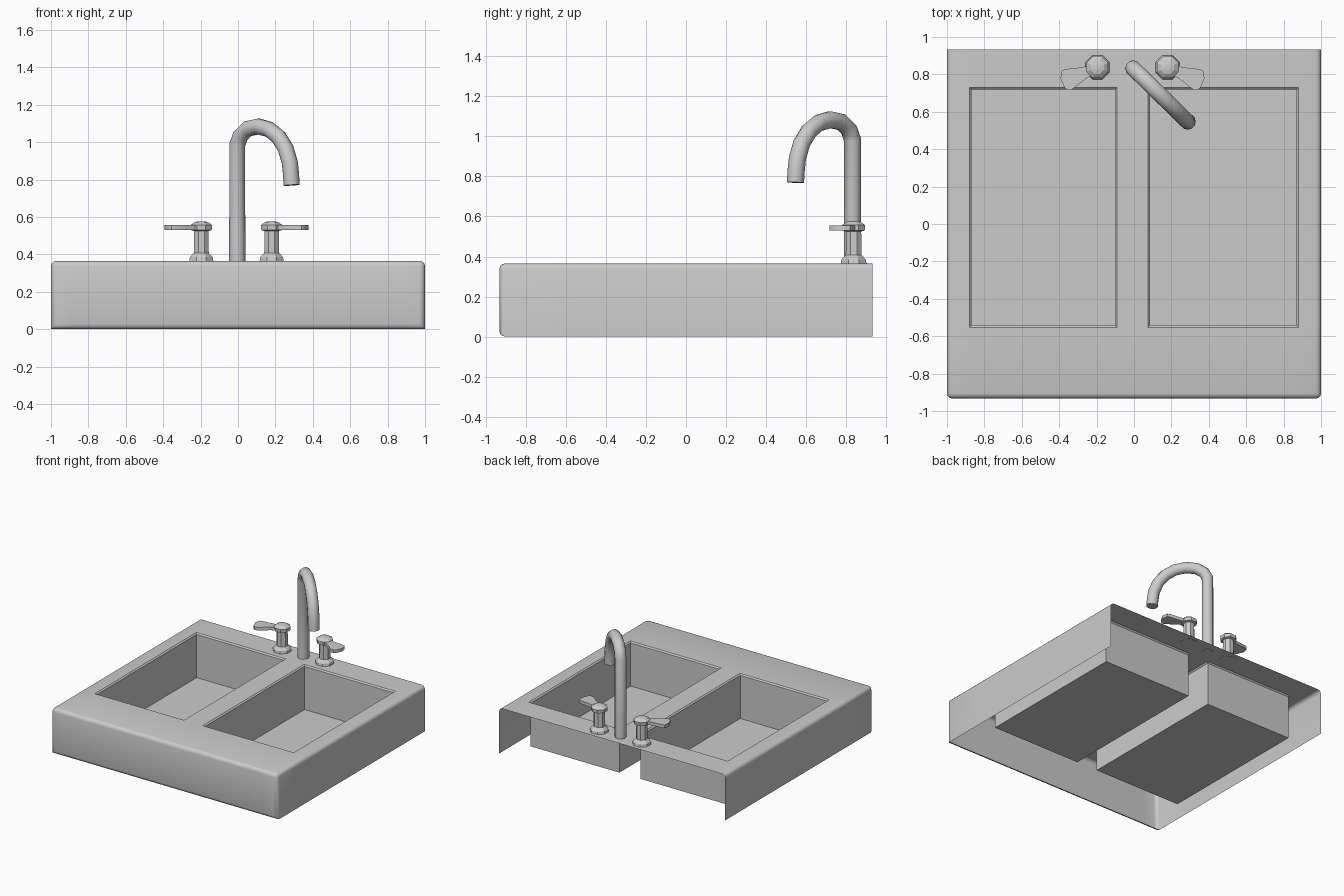
import bpy, bmesh, math
from mathutils import Vector, Matrix

if "Cube" in bpy.data.objects:
    bpy.data.objects.remove(bpy.data.objects["Cube"])

TOP = 0.365          # counter height
FLOOR = 0.01         # basin floor height
MID = -0.008         # symmetry line of the taps


def finish(name, bm, smooth=None, recalc=True):
    if recalc:
        bmesh.ops.recalc_face_normals(bm, faces=bm.faces)
    me = bpy.data.meshes.new(name)
    bm.to_mesh(me)
    bm.free()
    ob = bpy.data.objects.new(name, me)
    bpy.context.collection.objects.link(ob)
    if smooth:
        bpy.ops.object.select_all(action='DESELECT')
        ob.select_set(True)
        bpy.context.view_layer.objects.active = ob
        bpy.ops.object.shade_smooth_by_angle(angle=math.radians(smooth))
    return ob


# Sink shell: box, open at back and underneath, rounded on the outer edges
bm = bmesh.new()
bmesh.ops.create_cube(bm, size=1, matrix=Matrix.Translation((0, 0, TOP / 2))
                      @ Matrix.Diagonal((2, 1.866, TOP, 1)))
round_edges = []
for e in bm.edges:
    a, b = (v.co for v in e.verts)
    m = (a + b) / 2
    front, top, side = m.y < -0.9, m.z > TOP - 0.01, abs(m.x) > 0.9
    if (front and (top or side or m.z < 0.01)) or (top and side):
        round_edges.append(e)
bmesh.ops.bevel(bm, geom=round_edges, offset=0.028, segments=3, profile=0.5,
                affect='EDGES')
for axis, cuts in ((0, (-0.88, -0.09, 0.075, 0.88)), (1, (-0.553, 0.73))):
    for c in cuts:
        p = Vector((0, 0, 0))
        n = Vector((0, 0, 0))
        p[axis], n[axis] = c, 1
        bmesh.ops.bisect_plane(bm, geom=bm.verts[:] + bm.edges[:] + bm.faces[:],
                               plane_co=p, plane_no=n)
bm.normal_update()
bmesh.ops.delete(bm, geom=[f for f in bm.faces
                           if f.normal.y > 0.99 or f.normal.z < -0.99],
                 context='FACES')

# Two basins: small chamfer, then pushed down to the floor
wells = []
for f in bm.faces:
    c = f.calc_center_median()
    if f.normal.z > 0.99 and 0.1 < abs(c.x) < 0.85 and -0.5 < c.y < 0.7:
        wells.append(f)
bmesh.ops.inset_region(bm, faces=wells, thickness=0.01, depth=-0.01,
                       use_even_offset=True)
ext = bmesh.ops.extrude_face_region(bm, geom=wells)
bmesh.ops.delete(bm, geom=[f for f in wells if f.is_valid], context='FACES')
for v in ext['geom']:
    if isinstance(v, bmesh.types.BMVert):
        v.co.z = FLOOR
finish("sink_body", bm, 35, recalc=False)

# Drains
for side, x in (("left", -0.475), ("right", 0.49)):
    bm = bmesh.new()
    bmesh.ops.create_circle(bm, cap_ends=True, segments=32, radius=0.163,
                            matrix=Matrix.Translation((x, 0.09, FLOOR + 0.003)))
    finish(side + "_drain", bm, recalc=False)

# Spout: round tube along a swan-neck path turned towards the right basin
path = [(0, TOP - 0.003), (0, 0.985), (0.025, 1.035), (0.08, 1.072), (0.16, 1.084),
        (0.24, 1.068), (0.31, 1.027), (0.363, 0.965), (0.393, 0.89),
        (0.402, 0.83), (0.407, 0.77)]
cu = bpy.data.curves.new("spout", 'CURVE')
cu.dimensions = '3D'
cu.bevel_depth = 0.043
cu.bevel_resolution = 4
cu.use_fill_caps = True
sp = cu.splines.new('POLY')
sp.points.add(len(path) - 1)
for pt, (t, z) in zip(sp.points, path):
    pt.co = (-0.004 + t * 0.715, 0.832 - t * 0.70, z, 1)
spout = bpy.data.objects.new("spout", cu)
bpy.context.collection.objects.link(spout)
bpy.ops.object.select_all(action='DESELECT')
spout.select_set(True)
bpy.context.view_layer.objects.active = spout
bpy.ops.object.convert(target='MESH')
bpy.ops.object.shade_smooth_by_angle(angle=math.radians(40))

# Taps: eight-sided turned post and a fan-shaped lever, mirrored
post = [(0.07, TOP - 0.003), (0.066, 0.385), (0.043, 0.408), (0.041, 0.525), (0.06, 0.53),
        (0.062, 0.557), (0.038, 0.573), (0.015, 0.577)]
lever = [(0.03, 0.015), (0.08, 0.0), (0.17, -0.01), (0.19, -0.018), (0.197, -0.06),
         (0.175, -0.11), (0.16, -0.12), (0.135, -0.118), (0.06, -0.06), (0.02, -0.04)]
for side, s in (("left", -1), ("right", 1)):
    cx, cy = MID + s * 0.188, 0.838
    bm = bmesh.new()
    rings = [[bm.verts.new((cx + r * math.cos((k + .5) * math.pi / 4),
                            cy + r * math.sin((k + .5) * math.pi / 4), z))
              for k in range(8)] for r, z in post]
    for a, b in zip(rings, rings[1:]):
        for k in range(8):
            j = (k + 1) % 8
            bm.faces.new((a[k], a[j], b[j], b[k]))
    bm.faces.new(rings[0])
    bm.faces.new(rings[-1])
    finish(side + "_tap_post", bm)

    bm = bmesh.new()
    f = bm.faces.new([bm.verts.new((cx + s * x, cy + y, 0.531)) for x, y in lever])
    ext = bmesh.ops.extrude_face_region(bm, geom=[f])
    bmesh.ops.translate(bm, vec=(0, 0, 0.025),
                        verts=[v for v in ext['geom']
                               if isinstance(v, bmesh.types.BMVert)])
    finish(side + "_tap_lever", bm, 35)
